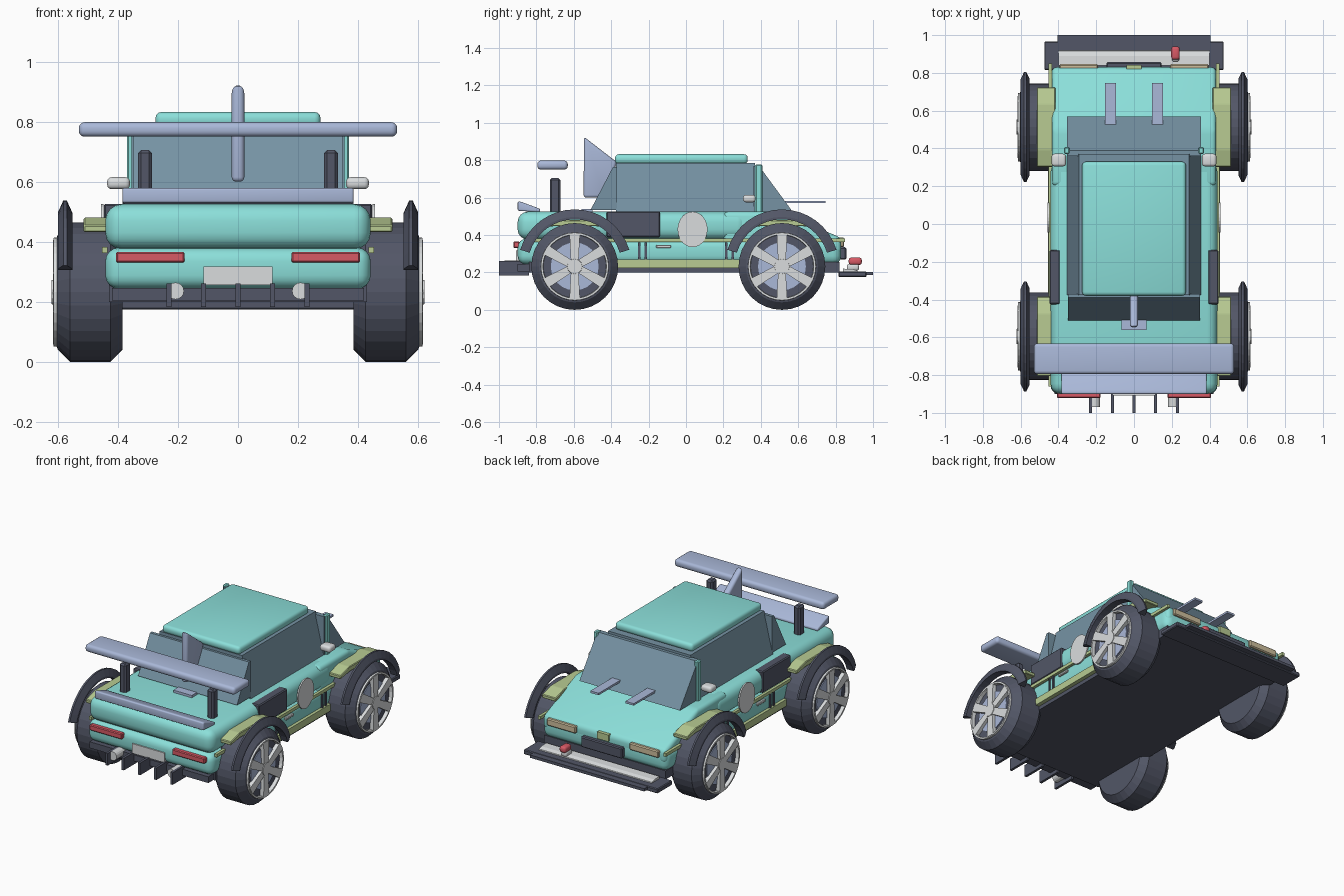
import bpy, bmesh, math
from mathutils import Vector, Matrix

if "Cube" in bpy.data.objects:
    bpy.data.objects.remove(bpy.data.objects["Cube"])

def mat(name, rgb):
    m = bpy.data.materials.new(name)
    m.diffuse_color = (*rgb, 1)
    m.use_nodes = True
    m.node_tree.nodes["Principled BSDF"].inputs["Base Color"].default_value = m.diffuse_color
    return m

TEAL = mat("teal_paint", (0.26, 0.74, 0.70))
GLASS = mat("tinted_glass", (0.18, 0.29, 0.37))
DARK = mat("dark_plastic", (0.085, 0.094, 0.135))
BLUE = mat("lavender_blue", (0.40, 0.48, 0.69))
GREEN = mat("olive_green", (0.48, 0.60, 0.29))
GREY = mat("light_grey", (0.70, 0.72, 0.73))
RED = mat("lamp_red", (0.68, 0.10, 0.13))
TAN = mat("lamp_tan", (0.62, 0.52, 0.34))

def finish(bm, name, m, bevel=0, seg=2):
    """Turn a bmesh into a named object, rounded and smoothed if wanted."""
    bmesh.ops.recalc_face_normals(bm, faces=bm.faces)
    if bevel:
        bmesh.ops.bevel(bm, geom=bm.edges[:], offset=bevel, segments=seg,
                        profile=0.5, affect='EDGES', clamp_overlap=True)
    me = bpy.data.meshes.new(name)
    bm.to_mesh(me)
    bm.free()
    me.materials.append(m)
    ob = bpy.data.objects.new(name, me)
    bpy.context.collection.objects.link(ob)
    if bevel and seg > 1:
        bpy.ops.object.select_all(action='DESELECT')
        ob.select_set(True)
        bpy.context.view_layer.objects.active = ob
        bpy.ops.object.shade_smooth_by_angle(angle=math.radians(40))
    return ob

def mirror(ob):
    md = ob.modifiers.new("mirror", 'MIRROR')
    md.use_mirror_merge = False
    return ob

def prism(name, pts, x0, x1, m, bevel=0, seg=2):
    """Extrude a (y, z) profile along x."""
    bm = bmesh.new()
    a = [bm.verts.new((x0, y, z)) for y, z in pts]
    b = [bm.verts.new((x1, y, z)) for y, z in pts]
    bm.faces.new(a)
    bm.faces.new(b[::-1])
    n = len(pts)
    for i in range(n):
        bm.faces.new((a[i], b[i], b[(i + 1) % n], a[(i + 1) % n]))
    return finish(bm, name, m, bevel, seg)

def box(name, x0, x1, y0, y1, z0, z1, m, bevel=0, seg=2):
    return prism(name, [(y0, z0), (y1, z0), (y1, z1), (y0, z1)], x0, x1, m, bevel, seg)

def lathe(name, prof, yc, zc, m, n=32, a0=0, a1=360, closed=False):
    """Sweep an (x, radius) profile about an axle along x."""
    full = a1 - a0 == 360
    bm = bmesh.new()
    rings = []
    for i in range(n if full else n + 1):
        t = math.radians(a0 + (a1 - a0) * i / n)
        rings.append([bm.verts.new((x, yc + r * math.cos(t), zc + r * math.sin(t))) for x, r in prof])
    k = len(prof)
    for i in range(n):
        p, q = rings[i], rings[(i + 1) % len(rings)]
        for j in range(k if closed else k - 1):
            l = (j + 1) % k
            bm.faces.new((p[j], p[l], q[l], q[j]))
    if not full:
        bm.faces.new(rings[0])
        bm.faces.new(rings[-1][::-1])
    elif not closed:
        bm.faces.new([r[0] for r in rings])
        bm.faces.new([r[-1] for r in rings][::-1])
    return finish(bm, name, m)

# Body shell
box("lower_body", -0.442, 0.442, -0.90, 0.83, 0.243, 0.38, TEAL, 0.045, 4)
box("upper_body", -0.442, 0.442, -0.90, 0.33, 0.375, 0.525, TEAL, 0.055, 4)
prism("hood", [(0.2, 0.30), (0.83, 0.30), (0.83, 0.385), (0.50, 0.525), (0.2, 0.525)],
      -0.435, 0.435, TEAL, 0.025, 4)
box("chassis", -0.43, 0.43, -0.84, 0.82, 0.20, 0.255, DARK)

# Cabin
bm = bmesh.new()
lo = [bm.verts.new((x, y, 0.52)) for x, y in ((-.355, -.375), (.355, -.375), (.355, .37), (-.355, .37))]
hi = [bm.verts.new((v.co.x * 0.82, v.co.y, 0.785)) for v in lo]
bm.faces.new(lo)
bm.faces.new(hi)
for i in range(4):
    j = (i + 1) % 4
    bm.faces.new((lo[i], lo[j], hi[j], hi[i]))
finish(bm, "cabin_glass", GLASS)
prism("windshield", [(0.36, 0.525), (0.57, 0.525), (0.39, 0.77), (0.36, 0.77)], -0.355, 0.355, GLASS)
prism("rear_window", [(-0.51, 0.535), (-0.39, 0.765), (-0.37, 0.765), (-0.37, 0.535)], -0.35, 0.35, GLASS)
box("roof", -0.275, 0.275, -0.38, 0.33, 0.78, 0.832, TEAL, 0.02, 3)
mirror(box("front_pillar", 0.342, 0.37, 0.37, 0.408, 0.52, 0.778, TEAL, 0.006, 1))
mirror(box("side_mirror", 0.36, 0.436, 0.305, 0.372, 0.575, 0.615, GREY, 0.015, 3))

# Aero parts
prism("tail_fin", [(-0.548, 0.60), (-0.43, 0.60), (-0.37, 0.79), (-0.545, 0.925)],
      -0.021, 0.021, BLUE, 0.015, 3)
box("fin_base", -0.065, 0.065, -0.56, -0.50, 0.522, 0.54, BLUE)
box("rear_wing", -0.53, 0.53, -0.795, -0.632, 0.75, 0.798, BLUE, 0.019, 4)
mirror(box("wing_strut", 0.287, 0.333, -0.728, -0.672, 0.51, 0.705, DARK, 0.01, 1))
prism("lip_spoiler", [(-0.90, 0.53), (-0.78, 0.522), (-0.78, 0.54), (-0.885, 0.579), (-0.90, 0.579)],
      -0.385, 0.385, BLUE, 0.014, 3)
mirror(box("hood_scoop", 0.095, 0.153, 0.52, 0.747, 0.57, 0.583, BLUE))

# Wheels, arches and flares
R = 0.232
for tag, yc in (("rear", -0.595), ("front", 0.513)):
    tyre = [(0.385, 0.13), (0.385, R - 0.04), (0.425, R), (0.56, R), (0.60, R - 0.04), (0.605, 0.178), (0.592, 0.17), (0.592, 0.08)]
    mirror(lathe(tag + "_tyre", tyre, yc, R, DARK))
    mirror(lathe(tag + "_rim_ring", [(0.59, 0.168), (0.59, 0.183), (0.615, 0.181), (0.615, 0.170)], yc, R, GREY, closed=True))
    mirror(lathe(tag + "_brake_disc", [(0.585, 0.128), (0.597, 0.128)], yc, R, BLUE, 24))
    mirror(lathe(tag + "_hub", [(0.59, 0.045), (0.621, 0.04)], yc, R, GREY, 12))
    for k in range(6):
        t = math.radians(90 + 60 * k)
        u, w = Vector((math.cos(t), math.sin(t))), Vector((-math.sin(t), math.cos(t)))
        c = Vector((yc, R))
        quad = [c + u * r + w * s for r, s in ((0.02, -0.02), (0.174, -0.028), (0.174, 0.028), (0.02, 0.02))]
        mirror(prism(f"{tag}_spoke_{k + 1}", [tuple(q) for q in quad], 0.592, 0.617, GREY))
    arch = [(0.552, 0.252), (0.60, 0.252), (0.60, 0.265), (0.582, 0.305), (0.57, 0.305), (0.552, 0.265)]
    mirror(lathe(tag + "_wheel_arch", arch, yc, R, DARK, 16, 17, 163, True))
    flare = [(-.21, .455), (-.12, .48), (.12, .48), (.21, .455), (.21, .432), (.12, .447), (-.12, .447), (-.21, .432)]
    mirror(prism(tag + "_flare", [(yc + y, z) for y, z in flare], 0.416, 0.514, GREEN, 0.004, 1))

# Side details
mirror(box("side_sill", 0.41, 0.456, -0.40, 0.33, 0.224, 0.268, GREEN))
mirror(box("side_stripe", 0.435, 0.453, -0.86, 0.85, 0.362, 0.382, GREEN))
mirror(box("side_vent", 0.39, 0.447, -0.425, -0.138, 0.388, 0.526, DARK, 0.006, 1))
mirror(box("door_handle", 0.435, 0.454, -0.16, -0.08, 0.33, 0.347, GREY, 0.004, 1))
for k, y in enumerate((-0.25, -0.215, 0.215, 0.25)):
    mirror(box(f"side_slat_{k + 1}", 0.43, 0.449, y - 0.006, y + 0.006, 0.265, 0.36, DARK))
disc = [(0.035 + 0.08 * math.cos(i * math.pi / 14), 0.43 + 0.095 * math.sin(i * math.pi / 14)) for i in range(28)]
mirror(prism("door_roundel", disc, 0.448, 0.457, GREY))

# Tail details
mirror(box("tail_light", 0.178, 0.407, -0.922, -0.89, 0.33, 0.366, RED, 0.005, 1))
box("rear_plate", -0.115, 0.115, -0.908, -0.89, 0.256, 0.318, GREY)
box("diffuser", -0.42, 0.42, -0.90, -0.80, 0.205, 0.245, DARK)
for k in range(-2, 3):
    box(f"diffuser_fin_{k + 3}", k * 0.115 - 0.008, k * 0.115 + 0.008, -1.0, -0.84, 0.183, 0.26, DARK)
bm = bmesh.new()
bmesh.ops.create_cone(bm, cap_ends=True, segments=16, radius1=0.028, radius2=0.028, depth=0.10,
                      matrix=Matrix.Translation((0.208, -0.92, 0.236)) @ Matrix.Rotation(math.pi / 2, 4, 'X'))
mirror(finish(bm, "exhaust", GREY))

# Nose details
box("splitter", -0.475, 0.475, 0.815, 0.965, 0.175, 0.205, DARK, 0.005, 1)
box("splitter_lip", -0.405, 0.405, 0.96, 1.0, 0.185, 0.203, DARK)
prism("skid_bar", [(0.84, 0.20), (0.92, 0.20), (0.915, 0.21), (0.89, 0.218), (0.84, 0.22)], -0.40, 0.40, GREY)
box("tow_hook_base", 0.20, 0.24, 0.86, 0.925, 0.21, 0.245, GREY, 0.012, 3)
box("tow_hook", 0.197, 0.242, 0.87, 0.94, 0.24, 0.28, RED, 0.014, 3)
mirror(box("headlight", 0.19, 0.395, 0.82, 0.846, 0.335, 0.38, TAN, 0.006, 1))
box("front_plate", -0.145, 0.145, 0.82, 0.857, 0.268, 0.335, DARK, 0.006, 1)
box("nose_badge", -0.04, 0.04, 0.82, 0.842, 0.345, 0.388, GREEN)
